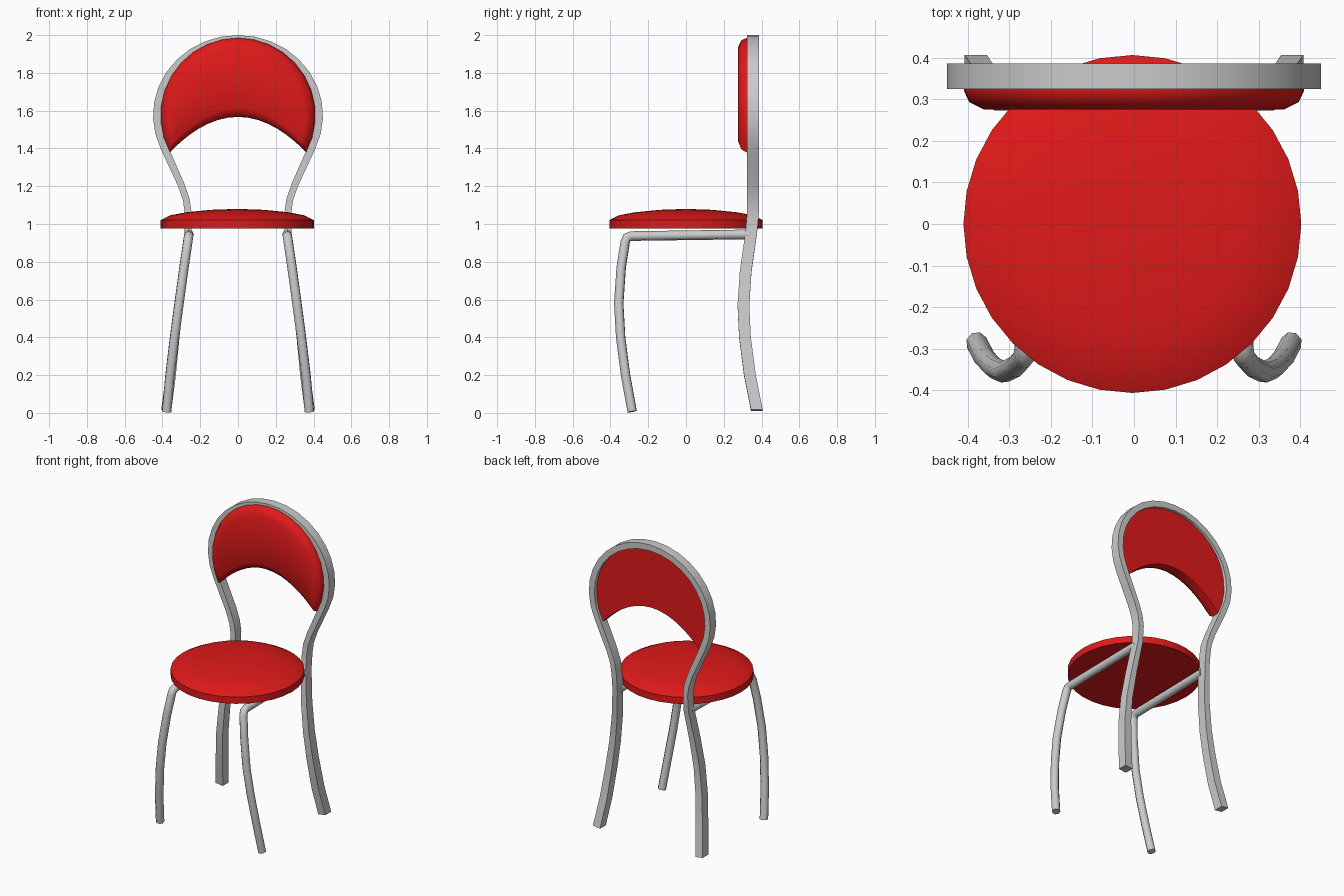
import bpy, bmesh, math
from mathutils import Vector

if "Cube" in bpy.data.objects:
    bpy.data.objects.remove(bpy.data.objects["Cube"])

red = bpy.data.materials.new("red")
red.diffuse_color = (0.75, 0.01, 0.01, 1)
red.use_nodes = True
red.node_tree.nodes["Principled BSDF"].inputs["Base Color"].default_value = red.diffuse_color


def activate(ob):
    bpy.ops.object.select_all(action='DESELECT')
    ob.select_set(True)
    bpy.context.view_layer.objects.active = ob


def finish(bm, name, angle, mat=None):
    bmesh.ops.recalc_face_normals(bm, faces=bm.faces)
    me = bpy.data.meshes.new(name)
    bm.to_mesh(me)
    bm.free()
    ob = bpy.data.objects.new(name, me)
    bpy.context.collection.objects.link(ob)
    if mat:
        me.materials.append(mat)
    activate(ob)
    bpy.ops.object.shade_smooth_by_angle(angle=math.radians(angle))
    return ob


def bridge(bm, a, b):
    n = len(a)
    for i in range(n):
        bm.faces.new((a[i], a[(i + 1) % n], b[(i + 1) % n], b[i]))


# Seat: round cushion with a vertical rim and low dome
bm = bmesh.new()
rings = []
for r, z in [(0.406, 0.975), (0.406, 1.02), (0.355, 1.046),
             (0.27, 1.062), (0.14, 1.075)]:
    rings.append([bm.verts.new((r * math.cos(i * math.tau / 32) - 0.004,
                                r * math.sin(i * math.tau / 32), z)) for i in range(32)])
for a, b in zip(rings, rings[1:]):
    bridge(bm, a, b)
bm.faces.new(rings[0])
top = bm.verts.new((-0.004, 0, 1.08))
for i in range(32):
    bm.faces.new((rings[-1][i], rings[-1][(i + 1) % 32], top))
finish(bm, "seat", 40, red)

# Back frame: one rectangular bar, rear legs and hoop in a single sweep
# (x, y, z, half width)
side = [(0.38, 0.375, 0.014, 0.027), (0.355, 0.338, 0.2, 0.026),
        (0.334, 0.312, 0.4, 0.024), (0.313, 0.304, 0.57, 0.022),
        (0.288, 0.316, 0.75, 0.02), (0.264, 0.345, 0.95, 0.018),
        (0.264, 0.355, 1.06, 0.018), (0.274, 0.355, 1.13, 0.018),
        (0.302, 0.355, 1.21, 0.018), (0.345, 0.355, 1.305, 0.019)]
hoop = []
for i in range(21):
    a = math.radians(-25 + 230 * i / 20)
    hoop.append((0.43 * math.cos(a), 0.355, 1.575 + 0.405 * math.sin(a), 0.02))
path = side + hoop + [(-x, y, z, w) for x, y, z, w in reversed(side)]
bm = bmesh.new()
rings = []
for i, (x, y, z, w) in enumerate(path):
    p, q = path[max(i - 1, 0)], path[min(i + 1, len(path) - 1)]
    n = Vector((q[2] - p[2], 0, p[0] - q[0])).normalized() * w
    c = Vector((x, y, z))
    d = Vector((0, 0.031, 0))
    rings.append([bm.verts.new(c + v) for v in (n - d, n + d, d - n, -n - d)])
for a, b in zip(rings, rings[1:]):
    bridge(bm, a, b)
bm.faces.new(rings[0])
bm.faces.new(rings[-1])
finish(bm, "back_frame", 35)

# Backrest: crescent pad, outline repeated at several depths
N = 20


def outline(r, tip_deg, mid_z):
    tip = math.radians(tip_deg)
    tx, tz = r * math.cos(tip), 1.575 + r * math.sin(tip)
    upper, lower = [], []
    for i in range(N + 1):
        a = tip + (math.pi - 2 * tip) * i / N
        upper.append((r * math.cos(a), 1.575 + r * math.sin(a)))
        u = math.cos(math.pi * i / N)
        lower.append((tx * u, mid_z + (tz - mid_z) * u * u))
    return upper, lower[1:-1]


bm = bmesh.new()
rings = []
for r, tip, mid, y in [(0.405, -28, 1.572, 0.368), (0.41, -28.5, 1.567, 0.32),
                       (0.397, -27, 1.578, 0.293), (0.36, -22, 1.615, 0.275)]:
    up, low = outline(r, tip, mid)
    rings.append([bm.verts.new((x, y, z)) for x, z in up + low[::-1]])
for a, b in zip(rings, rings[1:]):
    bridge(bm, a, b)
for ring in (rings[0], rings[-1]):
    up, low = ring[:N + 1], ring[N + 1:][::-1]
    low = [up[0]] + low + [up[-1]]
    for i in range(N):
        face = []
        for v in (up[i], up[i + 1], low[i + 1], low[i]):
            if v not in face:
                face.append(v)
        bm.faces.new(face)
finish(bm, "backrest", 60, red)

# Front legs: round tubes that bend back under the seat as rails
leg = [(0.378, -0.285, 0.007), (0.36, -0.32, 0.2), (0.336, -0.346, 0.4),
       (0.312, -0.356, 0.58), (0.286, -0.343, 0.77), (0.266, -0.322, 0.905),
       (0.263, -0.312, 0.928), (0.261, -0.29, 0.936), (0.26, 0.335, 0.945)]
for s, label in ((1, "right"), (-1, "left")):
    cu = bpy.data.curves.new("front_leg_" + label, 'CURVE')
    cu.dimensions = '3D'
    cu.bevel_depth = 0.026
    cu.bevel_resolution = 2
    cu.use_fill_caps = True
    sp = cu.splines.new('POLY')
    sp.points.add(len(leg) - 1)
    for pt, (x, y, z) in zip(sp.points, leg):
        pt.co = (s * x, y, z, 1)
    ob = bpy.data.objects.new("front_leg_" + label, cu)
    bpy.context.collection.objects.link(ob)
    activate(ob)
    bpy.ops.object.convert(target='MESH')
    bpy.ops.object.shade_smooth_by_angle(angle=math.radians(50))
